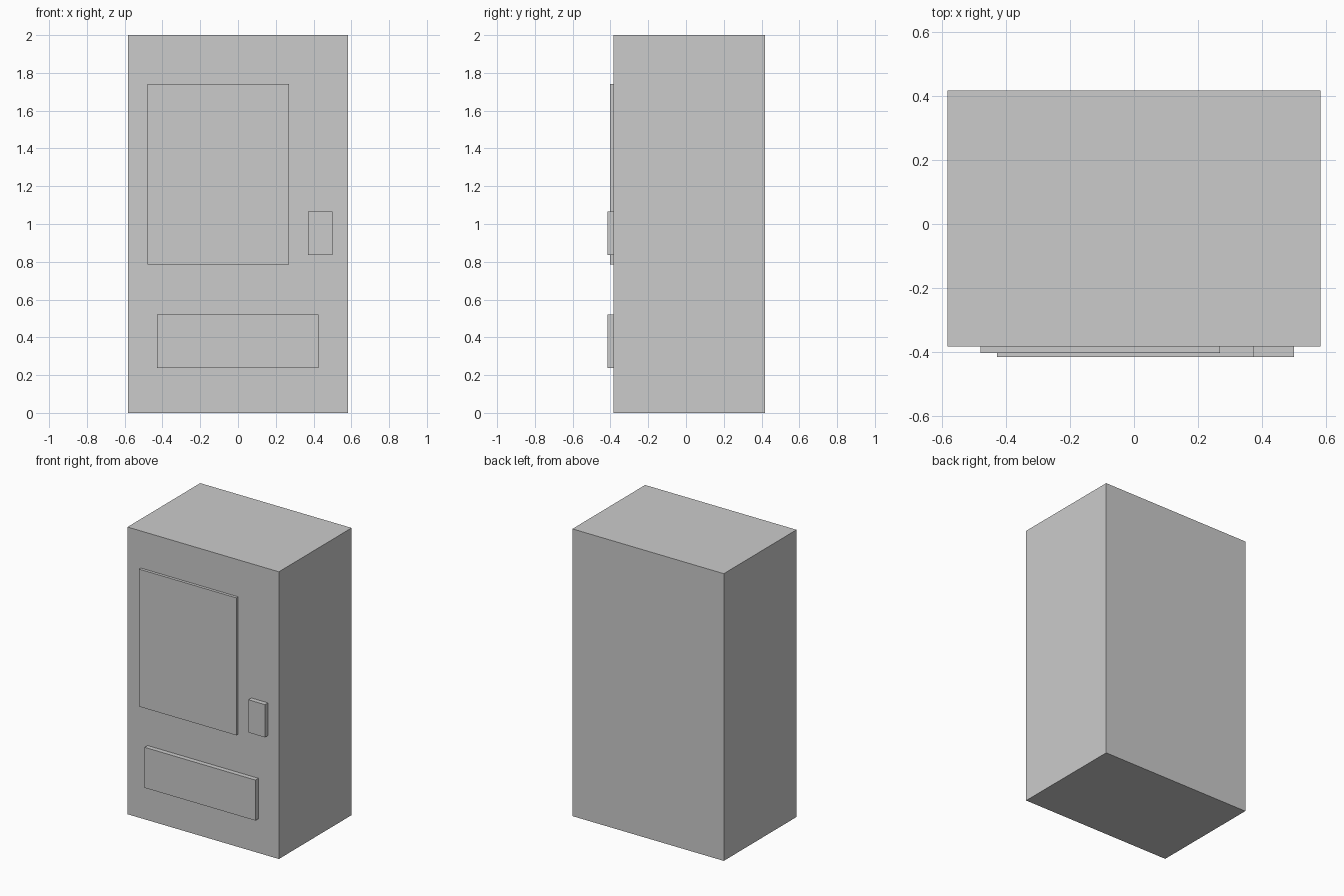
import bpy

if "Cube" in bpy.data.objects:
    bpy.data.objects.remove(bpy.data.objects["Cube"])


def box(name, x, y, z):
    """Add a box spanning the given (min, max) ranges."""
    bpy.ops.mesh.primitive_cube_add(size=1)
    obj = bpy.context.object
    obj.name = name
    for v in obj.data.vertices:
        v.co = [(lo if c < 0 else hi) for c, (lo, hi) in zip(v.co, (x, y, z))]
    return obj


FRONT = -0.383  # front face of the cabinet

# Main cabinet
box("cabinet", (-0.583, 0.583), (FRONT, 0.417), (0, 2))

# Raised panels on the front: name, x range, z range, thickness
panels = [
    ("display_window", (-0.48, 0.269), (0.785, 1.742), 0.02),
    ("payment_panel", (0.371, 0.499), (0.837, 1.065), 0.033),
    ("pickup_tray", (-0.428, 0.426), (0.238, 0.52), 0.033),
]
for name, x, z, thickness in panels:
    box(name, x, (FRONT - thickness, FRONT), z)
